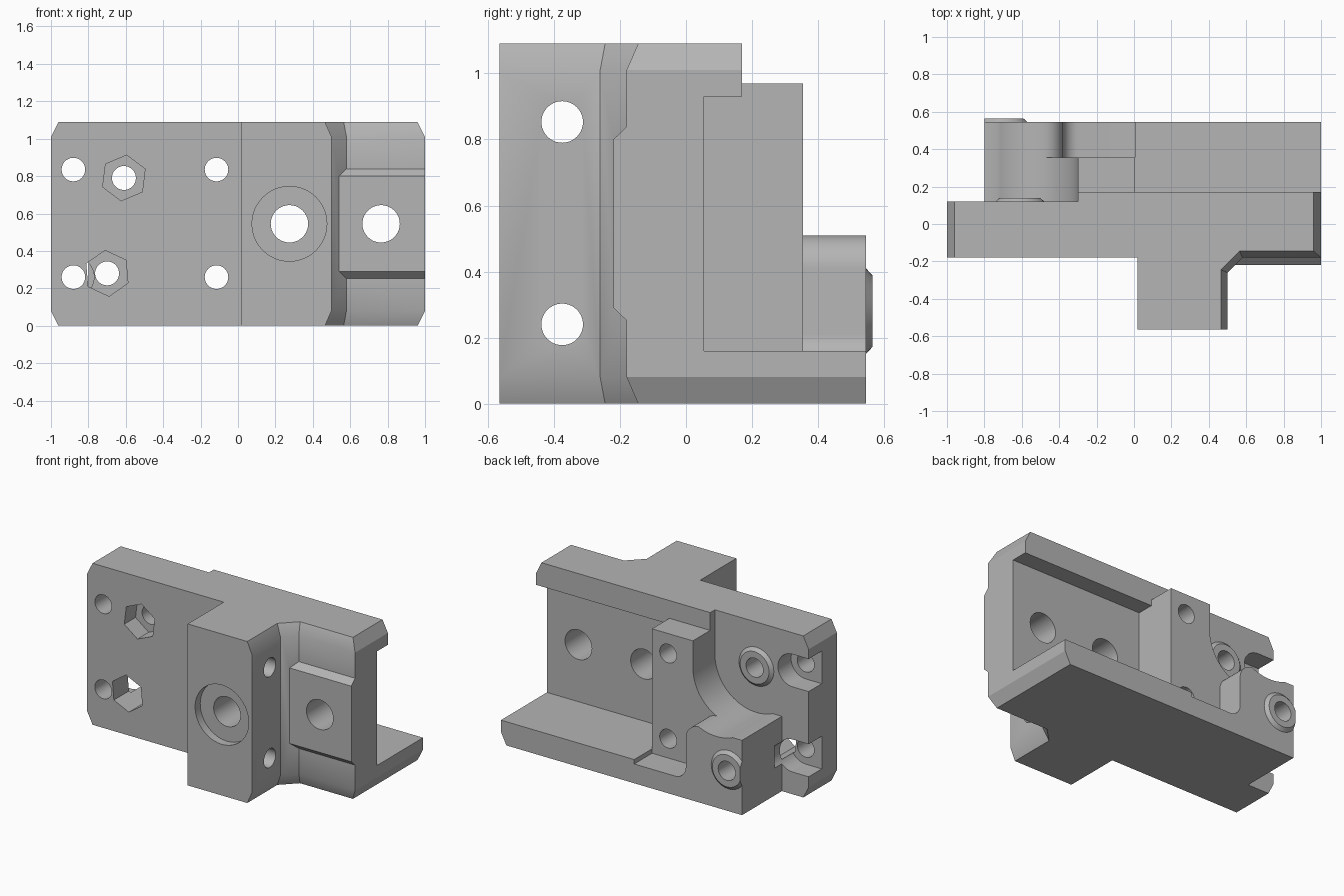
import bpy, bmesh, math

if "Cube" in bpy.data.objects:
    bpy.data.objects.remove(bpy.data.objects["Cube"])

grey = bpy.data.materials.new("plain_grey")
grey.diffuse_color = (0.46, 0.46, 0.46, 1)
grey.use_nodes = True
grey.node_tree.nodes["Principled BSDF"].inputs["Base Color"].default_value = grey.diffuse_color


def loft(name, rings):
    """Closed solid through matching rings of 3D points."""
    bm = bmesh.new()
    vs = [[bm.verts.new(p) for p in ring] for ring in rings]
    n = len(vs[0])
    for a, b in zip(vs, vs[1:]):
        for i in range(n):
            j = (i + 1) % n
            bm.faces.new((a[i], a[j], b[j], b[i]))
    bm.faces.new(vs[0])
    bm.faces.new(vs[-1])
    bmesh.ops.recalc_face_normals(bm, faces=bm.faces)
    me = bpy.data.meshes.new(name)
    bm.to_mesh(me)
    bm.free()
    me.materials.append(grey)
    ob = bpy.data.objects.new(name, me)
    bpy.context.collection.objects.link(ob)
    return ob


def prism_y(name, prof, y0, y1):
    return loft(name, [[(x, y, z) for x, z in prof] for y in (y0, y1)])


def box(name, x0, x1, y0, y1, z0, z1):
    return prism_y(name, [(x0, z0), (x1, z0), (x1, z1), (x0, z1)], y0, y1)


def circle(cx, cz, r, n=40, a0=0.0, a1=360.0, ends=False):
    steps = n + 1 if ends else n
    return [(cx + r * math.cos(math.radians(a0 + (a1 - a0) * i / n)),
             cz + r * math.sin(math.radians(a0 + (a1 - a0) * i / n))) for i in range(steps)]


def combine(target, tool, op):
    mod = target.modifiers.new(op, 'BOOLEAN')
    mod.operation, mod.solver, mod.object = op, 'EXACT', tool
    bpy.context.view_layer.objects.active = target
    bpy.ops.object.modifier_apply(modifier=mod.name)
    bpy.data.objects.remove(tool, do_unlink=True)


def cut(tool):
    combine(body, tool, 'DIFFERENCE')


def add(tool):
    combine(body, tool, 'UNION')


# Main bracket body with chamfered top and bottom ends
full = [(-1, -.18), (.02, -.18), (.02, -.565), (.5, -.565), (.5, -.26), (.58, -.18),
        (1, -.18), (1, .545), (-.8, .545), (-.8, .12), (-1, .12)]
tip = [(-.96, -.18), (.02, -.18), (.02, -.565), (.465, -.565), (.465, -.245), (.565, -.145),
       (.96, -.145), (.96, .545), (-.8, .545), (-.8, .12), (-.96, .12)]
body = loft("bracket_body", [[(x, y, z) for x, y in ring] for ring, z in
                             ((tip, 0), (full, .08), (full, 1.01), (tip, 1.09))])

# Raised front pad with sloped ends
pad = [((.62, -.1), (x, y), (1, y), (1, -.1)) for x, y in
       ((.58, -.178), (.54, -.22), (.54, -.22), (.58, -.178))]
add(loft("front_pad", [[(x, y, z) for x, y in ring] for ring, z in zip(pad, (.25, .29, .80, .84))]))

# Rear cavity and space behind the top flange
cut(box("cavity", .005, 1.2, .055, .8, .16, .93))
cut(box("flange_back", .005, 1.2, .17, .8, .9, 1.3))
cut(box("tower_top", -.4, .1, .17, .8, .97, 1.3))

# Curved clearance around the upper boss
arc = circle(-.61, .79, .31, 32, 247, 360, True)
cut(prism_y("clearance", [(-1.2, .505), arc[0]] + arc[1:] + [(-.3, 1.3), (-1.2, 1.3)], .12, .8))

# Step behind the tower, with rounded sides
foot = circle(-.3, .21, .08, 10, 270, 180, True)
brow = circle(-.48, .41, .1, 10, 0, 90, True)
cut(prism_y("tower_step", [(.005, .13)] + foot + brow + [(-.48, 1.3), (.005, 1.3)], .355, .8))

# Tapered rings around the two nut holes
for cx, cz, y in ((-.61, .79, .12), (-.7, .28, .545)):
    add(loft("ring", [[(x, yy, z) for x, z in circle(cx, cz, r)]
                      for yy, r in ((y - .03, .13), (y, .13), (y + .02, .108))]))
cut(box("ring_trim", -1.2, -.8, .15, .8, -.1, .6))

# Screw head notches open to the left end
for z in (.26, .835):
    half = circle(-.88, z, .11, 20, -90, 90, True)
    cut(prism_y("notch", half + [(-1.2, z + .11), (-1.2, z - .11)], -.02, .2))

# Through holes from front to back
for x, z, r in ((-.88, .26, .063), (-.88, .835, .063), (-.115, .26, .063), (-.115, .835, .063),
                (-.61, .79, .064), (-.7, .28, .064), (.275, .545, .1), (.765, .545, .1)):
    cut(prism_y("hole", circle(x, z, r), -.8, .8))
cut(prism_y("counterbore", circle(.275, .545, .2, 48), -.8, -.51))

# Hexagonal nut pockets
cut(prism_y("upper_hex", circle(-.61, .79, .123, 6, 83, 443), -.4, -.06))
cut(prism_y("lower_hex", circle(-.7, .28, .123, 6, 95, 455), -.4, .1))

# Cross holes through the front block
for z in (.24, .853):
    cut(loft("cross_hole", [[(x, y, zz) for y, zz in circle(-.375, z, .063)] for x in (-.1, .8)]))

bpy.ops.object.select_all(action='DESELECT')
body.select_set(True)
bpy.context.view_layer.objects.active = body
bpy.ops.object.shade_smooth_by_angle(angle=math.radians(25))
